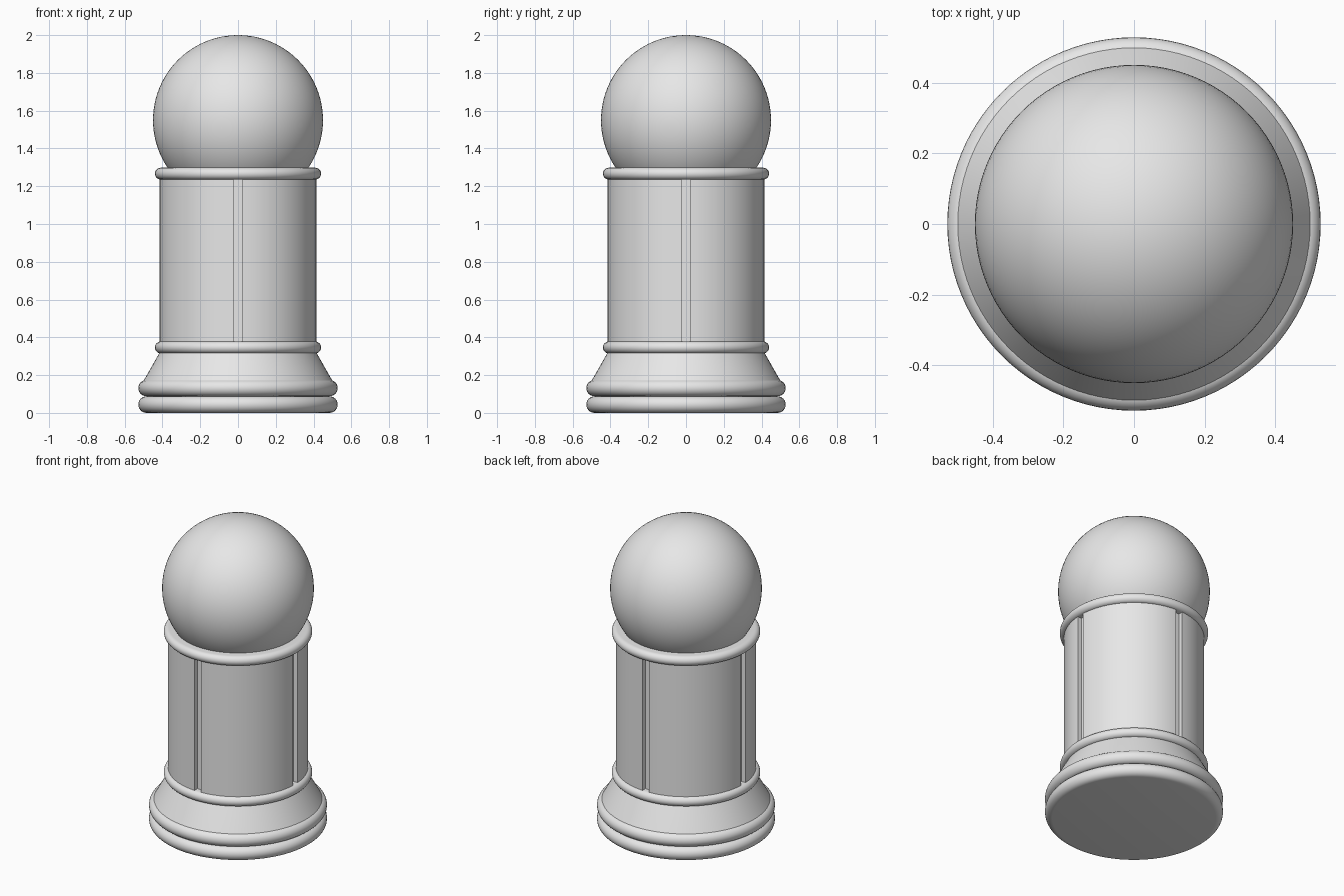
import bpy, bmesh
from math import sin, cos, pi, asin, radians

cube = bpy.data.objects.get("Cube")
if cube:
    bpy.data.objects.remove(cube, do_unlink=True)

# Single stone colour
stone = bpy.data.materials.new("grey_stone")
stone.use_nodes = True
stone.diffuse_color = (0.8, 0.8, 0.8, 1)
stone.node_tree.nodes["Principled BSDF"].inputs["Base Color"].default_value = (0.8, 0.8, 0.8, 1)


def finish(name, bm):
    bmesh.ops.recalc_face_normals(bm, faces=bm.faces)
    mesh = bpy.data.meshes.new(name)
    bm.to_mesh(mesh)
    bm.free()
    mesh.materials.append(stone)
    obj = bpy.data.objects.new(name, mesh)
    bpy.context.collection.objects.link(obj)
    bpy.ops.object.select_all(action='DESELECT')
    obj.select_set(True)
    bpy.context.view_layer.objects.active = obj
    bpy.ops.object.shade_smooth_by_angle(angle=radians(30))
    return obj


def lathe(name, profile, sides=96):
    """Revolve (radius, z) points that start and end on the axis."""
    bm = bmesh.new()
    verts = [bm.verts.new((r, 0, z)) for r, z in profile]
    edges = [bm.edges.new(pair) for pair in zip(verts, verts[1:])]
    bmesh.ops.spin(bm, geom=verts + edges, cent=(0, 0, 0), axis=(0, 0, 1),
                   angle=2 * pi, steps=sides, use_merge=True)
    bmesh.ops.remove_doubles(bm, verts=bm.verts, dist=1e-5)
    return finish(name, bm)


def round_disc(name, radius, low, high, steps=12):
    """Flat disc with a half-round edge."""
    half = (high - low) / 2
    edge = [(radius - half + half * cos(a), low + half + half * sin(a))
            for a in (-pi / 2 + pi * i / steps for i in range(steps + 1))]
    return lathe(name, [(0, low)] + edge + [(0, high)])


# Stepped base and collars
round_disc("base_lower_ring", 0.528, 0.0, 0.088)
round_disc("base_upper_ring", 0.528, 0.088, 0.175)
lathe("base_flare", [(0, 0.16), (0.505, 0.16), (0.497, 0.175), (0.412, 0.325), (0, 0.325)])
round_disc("lower_collar", 0.44, 0.315, 0.378)
round_disc("upper_collar", 0.44, 1.235, 1.298)

# Shaft with four vertical grooves
R, HALF_WIDTH, DEPTH, ARC = 0.415, 0.024, 0.03, 24
start = asin(HALF_WIDTH / R)
outline = []
for k in range(4):
    c, s = cos(k * pi / 2), sin(k * pi / 2)
    for side in (-HALF_WIDTH, HALF_WIDTH):
        x = R - DEPTH
        outline.append((c * x - s * side, s * x + c * side))
    for i in range(ARC + 1):
        a = k * pi / 2 + start + (pi / 2 - 2 * start) * i / ARC
        outline.append((R * cos(a), R * sin(a)))
bm = bmesh.new()
bottom = bm.faces.new([bm.verts.new((x, y, 0.35)) for x, y in outline])
extruded = bmesh.ops.extrude_face_region(bm, geom=[bottom], use_keep_orig=True)
top = [v for v in extruded["geom"] if isinstance(v, bmesh.types.BMVert)]
bmesh.ops.translate(bm, verts=top, vec=(0, 0, 0.92))
finish("grooved_shaft", bm)

# Ball finial
bm = bmesh.new()
bmesh.ops.create_uvsphere(bm, u_segments=96, v_segments=48, radius=0.45)
bmesh.ops.translate(bm, verts=bm.verts, vec=(0, 0, 1.55))
finish("ball_finial", bm)
